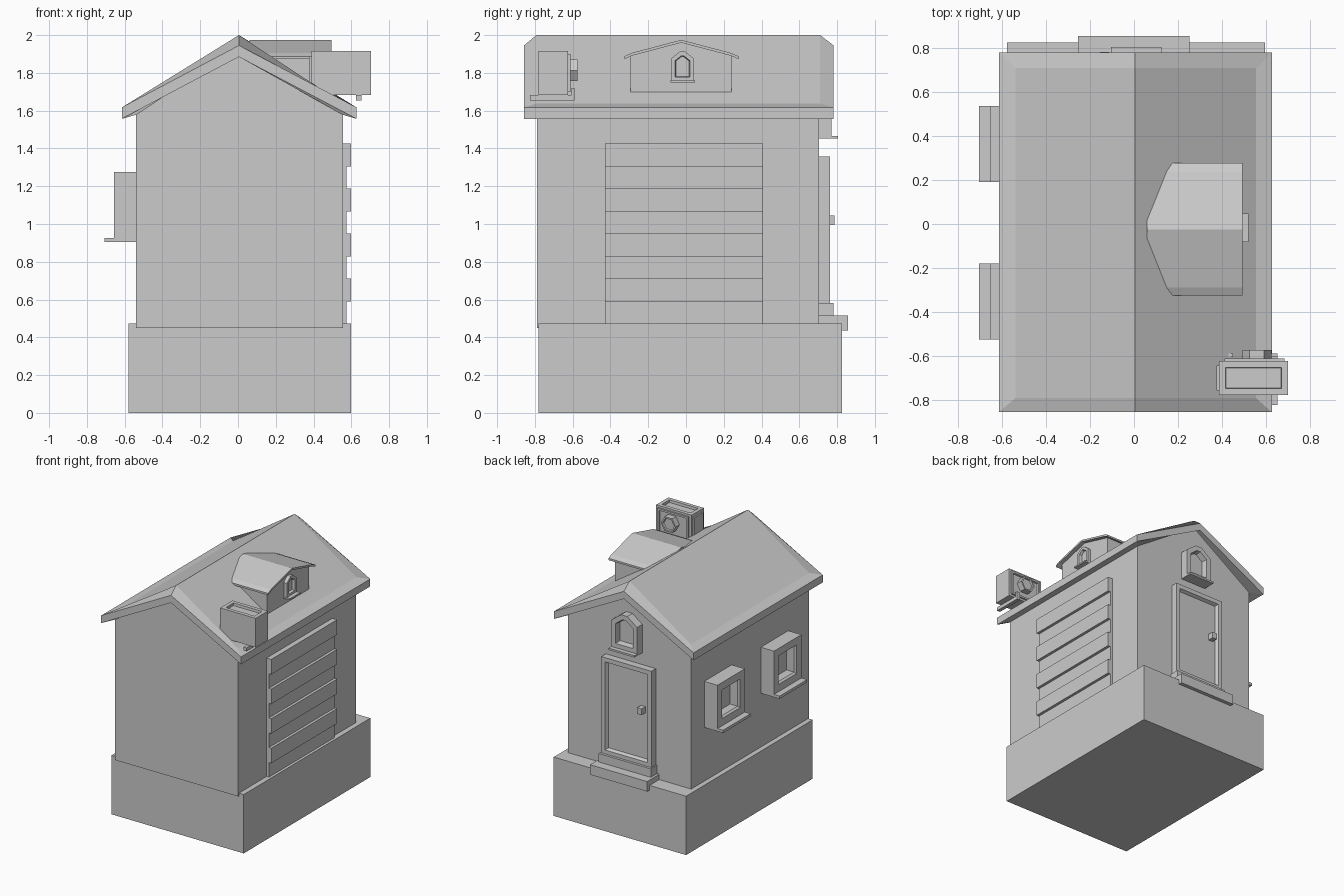
import bpy, bmesh, math
from mathutils import Vector

if "Cube" in bpy.data.objects:
    bpy.data.objects.remove(bpy.data.objects["Cube"])


def finish(name, bm):
    bmesh.ops.recalc_face_normals(bm, faces=bm.faces)
    me = bpy.data.meshes.new(name)
    bm.to_mesh(me)
    bm.free()
    ob = bpy.data.objects.new(name, me)
    bpy.context.collection.objects.link(ob)
    return ob


def prism(name, pts, axis, d0, d1, steps=()):
    """Extrude a 2D outline along an axis; steps = (inset, recess) on the d1 face."""
    place = {'x': lambda u, v, d: (d, u, v),
             'y': lambda u, v, d: (u, d, v),
             'z': lambda u, v, d: (u, v, d)}[axis]
    bm = bmesh.new()
    a = [bm.verts.new(place(u, v, d0)) for u, v in pts]
    b = [bm.verts.new(place(u, v, d1)) for u, v in pts]
    bm.faces.new(a)
    front = bm.faces.new(b)
    n = len(pts)
    for i in range(n):
        j = (i + 1) % n
        bm.faces.new((a[i], a[j], b[j], b[i]))
    bmesh.ops.recalc_face_normals(bm, faces=bm.faces)
    inward = Vector(place(0, 0, math.copysign(1, d0 - d1)))
    for inset, recess in steps:
        bm.normal_update()
        bmesh.ops.inset_individual(bm, faces=[front], thickness=inset, use_even_offset=True)
        bmesh.ops.translate(bm, verts=front.verts[:], vec=inward * recess)
    return finish(name, bm)


def rect(u0, u1, v0, v1):
    return [(u0, v0), (u1, v0), (u1, v1), (u0, v1)]


def box(name, x0, x1, y0, y1, z0, z1):
    return prism(name, rect(x0, x1, y0, y1), 'z', z0, z1)


def peaked(u0, u1, z0, z1, z2):
    """Window outline with a clipped gable top."""
    m, t = (u0 + u1) / 2, (u1 - u0) * 0.12
    return [(u0, z0), (u1, z0), (u1, z1), (m + t, z2), (m - t, z2), (u0, z1)]


# Base and house body
box("base", -0.58, 0.597, -0.78, 0.827, 0, 0.473)
prism("body", [(-0.54, 0.45), (0.555, 0.45), (0.555, 1.60), (0.005, 1.96), (-0.54, 1.60)],
      'y', -0.79, 0.705)


# Main roof: outer and inner rings give the dropped border, doubled for thickness
def ring(bm, xl, xr, yf, yb, ze, za):
    return [bm.verts.new(p) for p in ((xl, yf, ze), (0.005, yf, za), (xr, yf, ze),
                                      (xr, yb, ze), (0.005, yb, za), (xl, yb, ze))]


bm = bmesh.new()
outer = []
for dz in (0, -0.06):
    o = ring(bm, -0.615, 0.628, -0.858, 0.782, 1.617 + dz, 1.945 + dz)
    i = ring(bm, -0.54, 0.555, -0.792, 0.71, 1.638 + dz, 2.0 + dz)
    for k in range(6):
        j = (k + 1) % 6
        bm.faces.new((o[k], o[j], i[j], i[k]))
    bm.faces.new((i[0], i[1], i[4], i[5]))
    bm.faces.new((i[1], i[2], i[3], i[4]))
    outer.append(o)
for k in range(6):
    j = (k + 1) % 6
    bm.faces.new((outer[0][k], outer[0][j], outer[1][j], outer[1][k]))
finish("main_roof", bm)

# Slatted shutter on the right wall
box("shutter_panel", 0.55, 0.575, -0.43, 0.407, 0.473, 1.425)
for k in range(4):
    top = 1.425 - 0.238 * k
    box(f"shutter_slat_{k + 1}", 0.56, 0.597, -0.43, 0.407, top - 0.12, top)

# Two box windows on the left wall
for k, y in enumerate((0.365, -0.353)):
    prism(f"left_window_{k + 1}", rect(y - 0.174, y + 0.174, 0.925, 1.275), 'x', -0.53, -0.657,
          [(0.06, 0), (0.012, 0.015), (0.001, 0.065)])
    box(f"left_window_sill_{k + 1}", -0.707, -0.53, y - 0.174, y + 0.174, 0.905, 0.927)

# Back door with knob and steps
prism("door", rect(-0.225, 0.22, 0.58, 1.357), 'y', 0.69, 0.762,
      [(0.035, 0), (0.012, 0.025)])
box("door_knob", -0.155, -0.115, 0.73, 0.785, 0.995, 1.045)
box("upper_step", -0.235, 0.23, 0.69, 0.782, 0.45, 0.583)
box("lower_step", -0.255, 0.252, 0.69, 0.857, 0.435, 0.515)

# Gable window above the door
prism("gable_window", peaked(-0.105, 0.125, 1.463, 1.68, 1.745), 'y', 0.69, 0.771,
      [(0.038, 0), (0.008, 0.045)])
box("gable_window_sill", -0.105, 0.125, 0.69, 0.806, 1.452, 1.467)

# Dormer with its own gabled roof and small window
prism("dormer_body", [(-0.293, 1.69), (0.24, 1.69), (0.24, 1.893), (-0.025, 1.965), (-0.293, 1.893)],
      'x', 0.17, 0.463)
upper = [(-0.325, 1.888), (-0.29, 1.905), (-0.025, 1.975), (0.24, 1.905), (0.278, 1.888)]
lower = [(u, v - 0.015) for u, v in reversed(upper)]
prism("dormer_roof", upper + lower, 'x', 0.06, 0.495)
prism("dormer_window", peaked(-0.08, 0.043, 1.755, 1.875, 1.912), 'x', 0.45, 0.49,
      [(0.022, 0), (0.004, 0.022)])
box("dormer_window_sill", 0.45, 0.521, -0.083, 0.047, 1.748, 1.76)

# Cooling unit on the roof corner: hollow top, side panel, back plate, six-sided fan
prism("unit_case", rect(0.388, 0.703, -0.78, -0.625), 'z', 1.683, 1.917, [(0.03, 0), (0.002, 0.02)])
box("unit_side_panel", 0.376, 0.40, -0.76, -0.645, 1.71, 1.89)
prism("unit_back_plate", rect(0.412, 0.685, 1.70, 1.90), 'y', -0.64, -0.612, [(0.015, 0), (0.004, 0.012)])
hexagon = [(0.56 + 0.066 * math.cos(a), 1.813 + 0.066 * math.sin(a))
           for a in (math.pi / 3 * k for k in range(6))]
prism("unit_fan", hexagon, 'y', -0.64, -0.575, [(0.012, 0), (0.004, 0.012)])

# L-shaped brackets under the unit
bracket = [(-0.825, 1.655), (-0.59, 1.655), (-0.59, 1.72), (-0.607, 1.72), (-0.607, 1.684), (-0.825, 1.684)]
for k, x in enumerate((0.437, 0.64)):
    prism(f"unit_bracket_{k + 1}", bracket, 'x', x - 0.014, x + 0.014)
